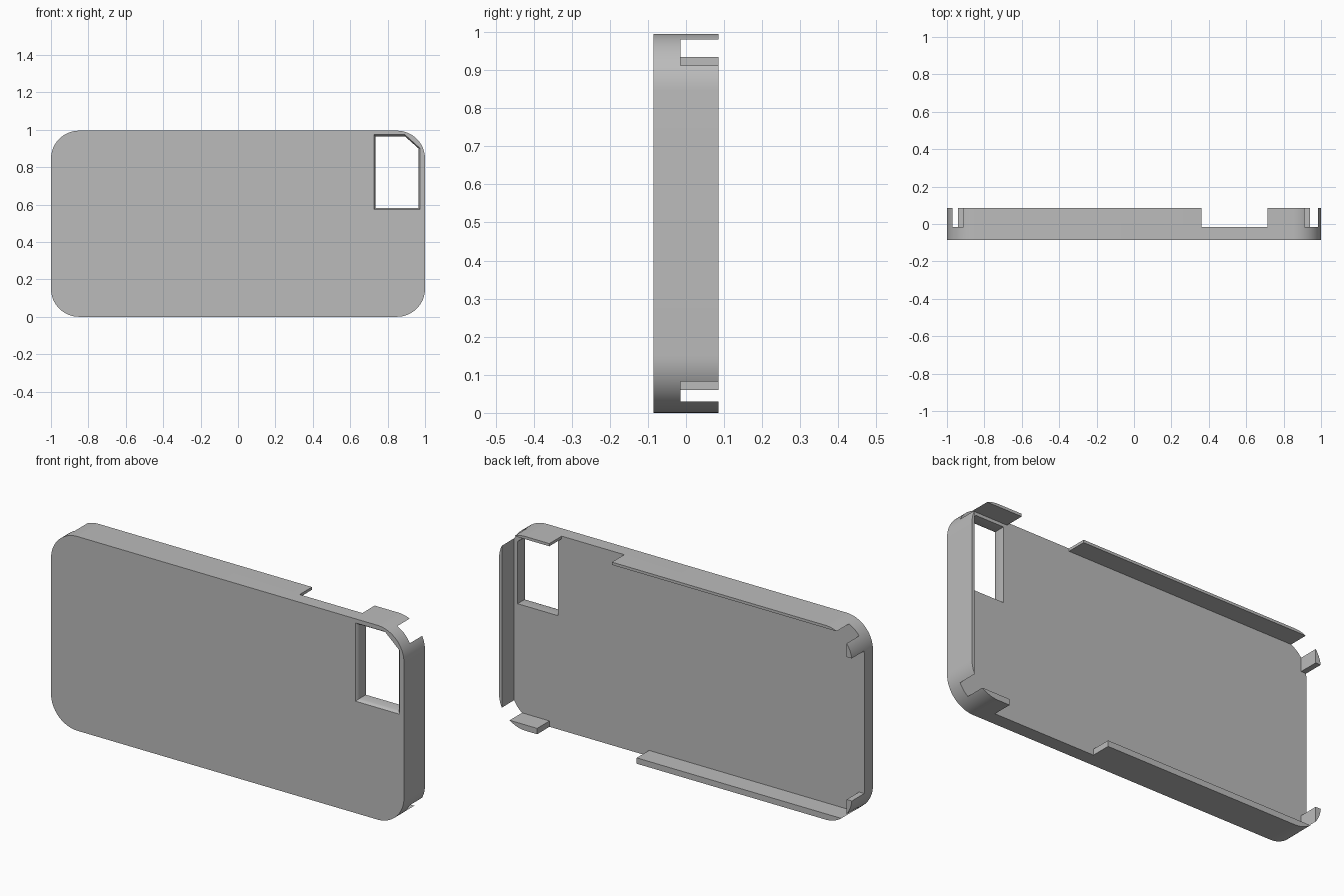
import bpy
import bmesh
from math import cos, sin, pi, radians

if "Cube" in bpy.data.objects:
    bpy.data.objects.remove(bpy.data.objects["Cube"], do_unlink=True)

HEIGHT, RADIUS = 0.995, 0.15
FRONT, FLOOR, RIM = -0.085, -0.015, 0.085
BEYOND = 0.2

grey = bpy.data.materials.new("plain_grey")
grey.use_nodes = True
colour = (0.5, 0.5, 0.5, 1)
grey.diffuse_color = colour
grey.node_tree.nodes["Principled BSDF"].inputs["Base Color"].default_value = colour


def loft(name, sections):
    """Solid through matching (y, outline) sections, outlines in x and z."""
    bm = bmesh.new()
    rings = [[bm.verts.new((x, y, z)) for x, z in outline] for y, outline in sections]
    n = len(rings[0])
    bm.faces.new(rings[0])
    bm.faces.new(rings[-1][::-1])
    for a, b in zip(rings, rings[1:]):
        for i in range(n):
            j = (i + 1) % n
            bm.faces.new((a[i], b[i], b[j], a[j]))
    bmesh.ops.recalc_face_normals(bm, faces=bm.faces)
    mesh = bpy.data.meshes.new(name)
    bm.to_mesh(mesh)
    bm.free()
    mesh.materials.append(grey)
    obj = bpy.data.objects.new(name, mesh)
    bpy.context.collection.objects.link(obj)
    return obj


def box(name, x0, x1, z0, z1):
    """Cutter that clears everything behind the case floor."""
    outline = [(x0, z0), (x1, z0), (x1, z1), (x0, z1)]
    return loft(name, [(FLOOR, outline), (BEYOND, outline)])


def rounded_outline(steps=16):
    points = []
    corners = [(1, 1), (-1, 1), (-1, -1), (1, -1)]
    for k, (sx, sz) in enumerate(corners):
        cx = sx * (1 - RADIUS)
        cz = HEIGHT / 2 + sz * (HEIGHT / 2 - RADIUS)
        for i in range(steps + 1):
            a = (k + i / steps) * pi / 2
            points.append((cx + RADIUS * cos(a), cz + RADIUS * sin(a)))
    return points


def hole_outline(grow):
    """Camera window with one clipped corner."""
    x0, x1, z0, z1 = 0.735 - grow, 0.965 + grow, 0.582 - grow, 0.965 + grow
    return [(x0, z0), (x1, z0), (x1, 0.9), (0.892, z1), (x0, z1)]


# Case shell
case = loft("phone_case", [(FRONT, rounded_outline()), (RIM, rounded_outline())])

# Cavity with square corners, which opens the rounded corners
cutters = [
    box("cavity_cutter", -0.97, 0.984, 0.03, 0.981),
    box("top_notch_cutter", 0.36, 0.715, 0.9, 1.1),
    box("bottom_notch_cutter", 0.22, 0.784, -0.1, 0.1),
    box("end_notch_cutter", -1.1, -0.9, 0.135, 0.865),
]

# Camera window, eased at the front edge
cutters.append(loft("window_cutter", [
    (-BEYOND, hole_outline(0.009)), (FRONT, hole_outline(0.009)),
    (FRONT + 0.006, hole_outline(0.004)), (FRONT + 0.02, hole_outline(0)),
    (BEYOND, hole_outline(0))]))

for cutter in cutters:
    cutter.hide_render = True
    mod = case.modifiers.new(cutter.name, "BOOLEAN")
    mod.operation = "DIFFERENCE"
    mod.solver = "EXACT"
    mod.object = cutter

# Apply the cuts and drop the cutters
bpy.context.view_layer.update()
graph = bpy.context.evaluated_depsgraph_get()
result = bpy.data.meshes.new_from_object(case.evaluated_get(graph))
case.modifiers.clear()
case.data = result
for cutter in cutters:
    bpy.data.objects.remove(cutter, do_unlink=True)

bpy.ops.object.select_all(action="DESELECT")
case.select_set(True)
bpy.context.view_layer.objects.active = case
bpy.ops.object.shade_smooth_by_angle(angle=radians(30))
